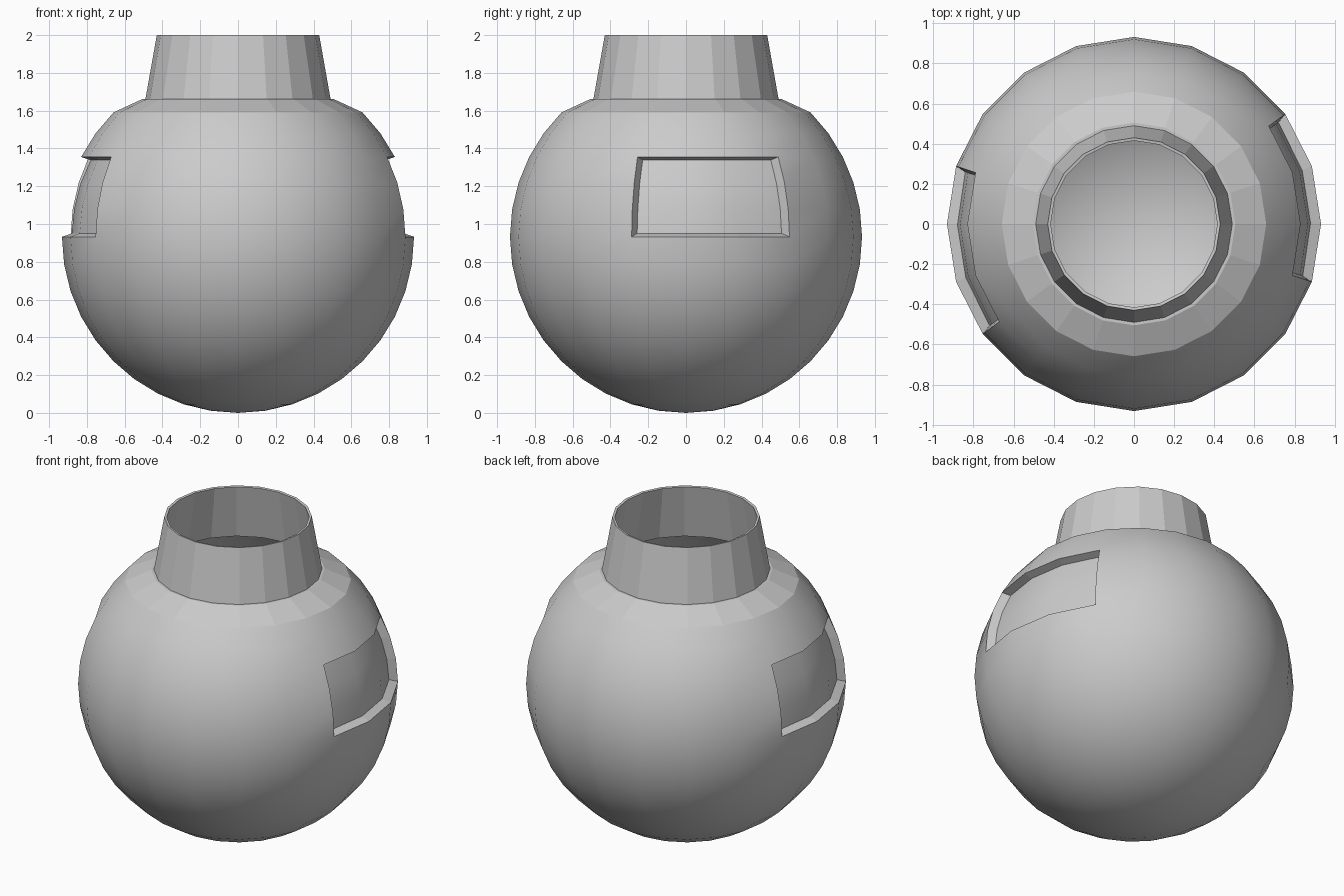
import bpy, bmesh
from math import sin, cos, radians, pi

if "Cube" in bpy.data.objects:
    bpy.data.objects.remove(bpy.data.objects["Cube"])

SEG = 20          # sides around
STEP = 9          # degrees between sphere rings
R = CZ = 0.932    # sphere radius and centre height


def point(dist, lat, lon):
    a, b = radians(lat), radians(lon)
    return (dist * cos(a) * cos(b), dist * cos(a) * sin(b), CZ + dist * sin(a))


bm = bmesh.new()

# Sphere rings up to 45 degrees, then shoulder step and tapered neck
rings = [[bm.verts.new(point(R, lat, i * 360 / SEG)) for i in range(SEG)]
         for lat in range(-81, 46, STEP)]
first_flat = len(rings) - 1
for r, z in [(0.505, 1.662), (0.49, 1.662), (0.43, 2.0)]:
    rings.append([bm.verts.new((r * cos(i * 2 * pi / SEG), r * sin(i * 2 * pi / SEG), z))
                  for i in range(SEG)])

# Two recessed windows: three rings high, three columns wide, opposite sides
equator = 9
holes = {(equator + j, (start + i) % SEG)
         for start in (-1, 9) for i in range(3) for j in range(3)}

pole = bm.verts.new((0, 0, CZ - R))
for i in range(SEG):
    bm.faces.new((pole, rings[0][(i + 1) % SEG], rings[0][i])).smooth = True
for j in range(len(rings) - 1):
    for i in range(SEG):
        if (j, i) in holes:
            continue
        k = (i + 1) % SEG
        f = bm.faces.new((rings[j][i], rings[j][k], rings[j + 1][k], rings[j + 1][i]))
        f.smooth = j < first_flat

# Recess floors and the walls joining them to the sphere
border = [(i, 0) for i in range(3)] + [(3, j) for j in range(3)] \
    + [(3 - i, 3) for i in range(3)] + [(0, 3 - j) for j in range(3)]
for start in (-1, 9):
    mid = (start + 1.5) * 18
    floor = [[bm.verts.new(point(0.88, 1.2 + 8.77 * j, mid + (i - 1.5) * 17.4))
              for i in range(4)] for j in range(4)]
    for j in range(3):
        for i in range(3):
            bm.faces.new((floor[j][i], floor[j][i + 1],
                          floor[j + 1][i + 1], floor[j + 1][i])).smooth = True
    for n, (i, j) in enumerate(border):
        i2, j2 = border[(n + 1) % len(border)]
        bm.faces.new((rings[equator + j][(start + i) % SEG],
                      rings[equator + j2][(start + i2) % SEG],
                      floor[j2][i2], floor[j][i]))

bmesh.ops.recalc_face_normals(bm, faces=bm.faces)
for e in bm.edges:
    if len(e.link_faces) == 2 and e.calc_face_angle() > radians(30):
        e.smooth = False

mesh = bpy.data.meshes.new("round_flask")
bm.to_mesh(mesh)
bm.free()
flask = bpy.data.objects.new("round_flask", mesh)
bpy.context.collection.objects.link(flask)

# Thin hollow wall, open at the neck
wall = flask.modifiers.new("wall", "SOLIDIFY")
wall.thickness = 0.015
wall.offset = -1
